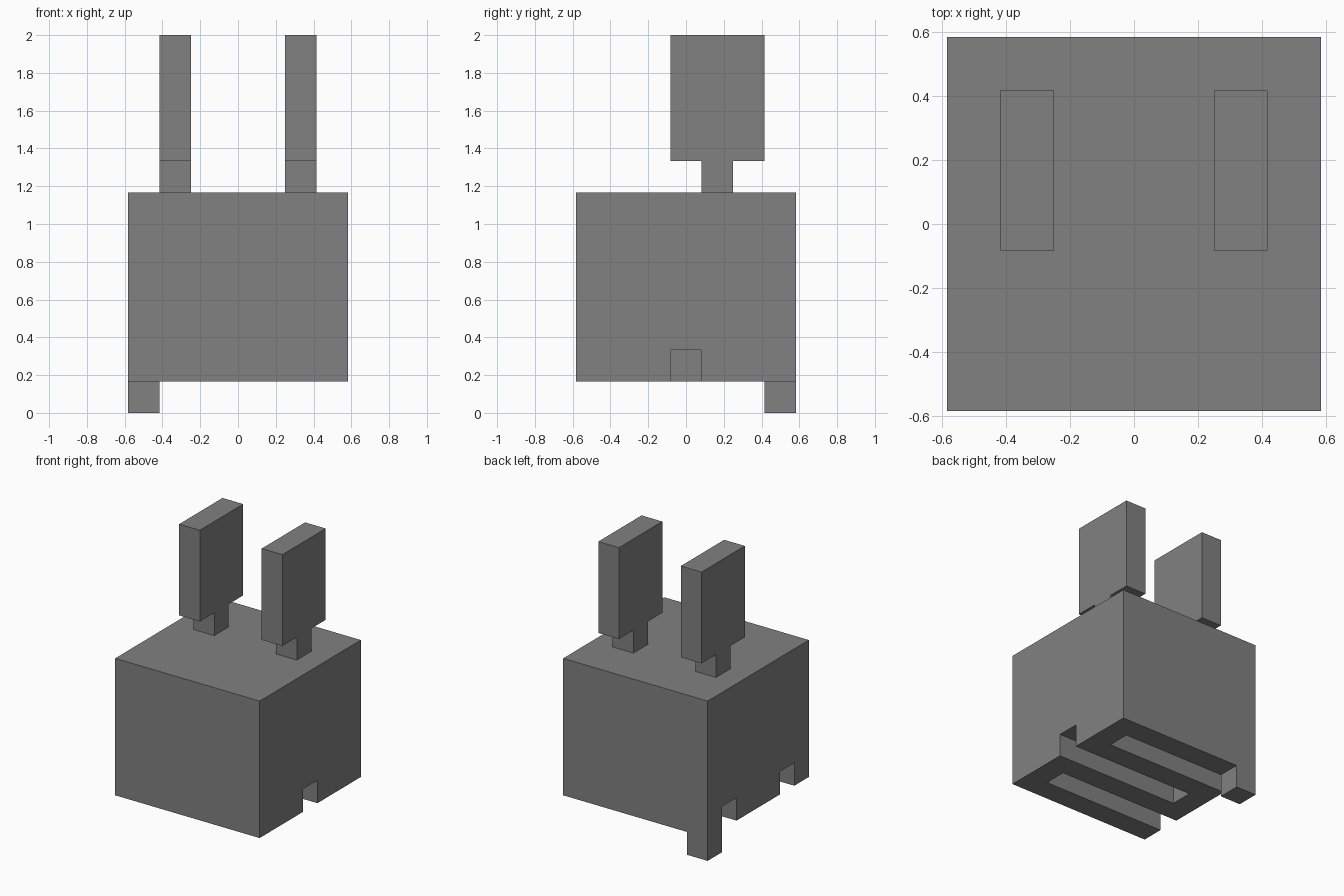
import bpy
import bmesh
from mathutils import Vector

cube = bpy.data.objects.get("Cube")
if cube:
    bpy.data.objects.remove(cube, do_unlink=True)

U = 1 / 6  # block unit; the body is seven units wide

grey = bpy.data.materials.new("grey")
grey.use_nodes = True
COLOUR = (0.22, 0.22, 0.22, 1)
grey.diffuse_color = COLOUR
grey.node_tree.nodes["Principled BSDF"].inputs["Base Color"].default_value = COLOUR


def finish(name, bm):
    mesh = bpy.data.meshes.new(name)
    bm.normal_update()
    bm.to_mesh(mesh)
    bm.free()
    mesh.materials.append(grey)
    obj = bpy.data.objects.new(name, mesh)
    bpy.context.collection.objects.link(obj)
    return obj


def box(name, low, high):
    """Box between two corners given in block units."""
    low, high = Vector(low) * U, Vector(high) * U
    bm = bmesh.new()
    bmesh.ops.create_cube(bm, size=1)
    bmesh.ops.scale(bm, vec=high - low, verts=bm.verts)
    bmesh.ops.translate(bm, vec=(low + high) / 2, verts=bm.verts)
    return finish(name, bm)


def prism(name, outline, z0, z1):
    """Upright prism from a plan outline given in block units."""
    bm = bmesh.new()
    face = bm.faces.new([bm.verts.new((x * U, y * U, z0 * U)) for x, y in outline])
    top = bmesh.ops.extrude_face_region(bm, geom=[face])["geom"]
    verts = [v for v in top if isinstance(v, bmesh.types.BMVert)]
    bmesh.ops.translate(bm, vec=(0, 0, (z1 - z0) * U), verts=verts)
    bmesh.ops.recalc_face_normals(bm, faces=bm.faces)
    return finish(name, bm)


# Solid body with three grooves opening on alternate sides underneath
R = 3.5
body = box("body", (-R, -R, 1), (R, R, 7))
for y, side in ((-2, -1), (0, 1), (2, -1)):
    ends = sorted((side * (R + 1), -side * (R - 1)))
    groove = box("groove_cutter", (ends[0], y - .5, 0), (ends[1], y + .5, 2))
    cut = body.modifiers.new("groove", 'BOOLEAN')
    cut.object = groove
    cut.operation = 'DIFFERENCE'
    cut.solver = 'EXACT'
    groove.hide_render = True
    groove.hide_viewport = True
    groove.display_type = 'WIRE'

# Bake the grooves into the body and drop the cutters
bpy.context.view_layer.update()
graph = bpy.context.evaluated_depsgraph_get()
baked = bpy.data.meshes.new_from_object(body.evaluated_get(graph))
body.modifiers.clear()
body.data = baked
for obj in [o for o in bpy.data.objects if o.name.startswith("groove_cutter")]:
    bpy.data.objects.remove(obj, do_unlink=True)

# Single foot under the back right corner
box("foot", (-R, R - 1, 0), (1 - R, R, 1))

# Matching pair of upright ears, each on a narrow stem
for label, x in (("right", -2), ("left", 2)):
    box(label + "_stem", (x - .5, .5, 7), (x + .5, 1.5, 8))
    box(label + "_ear", (x - .5, -.5, 8), (x + .5, 2.5, 12))
